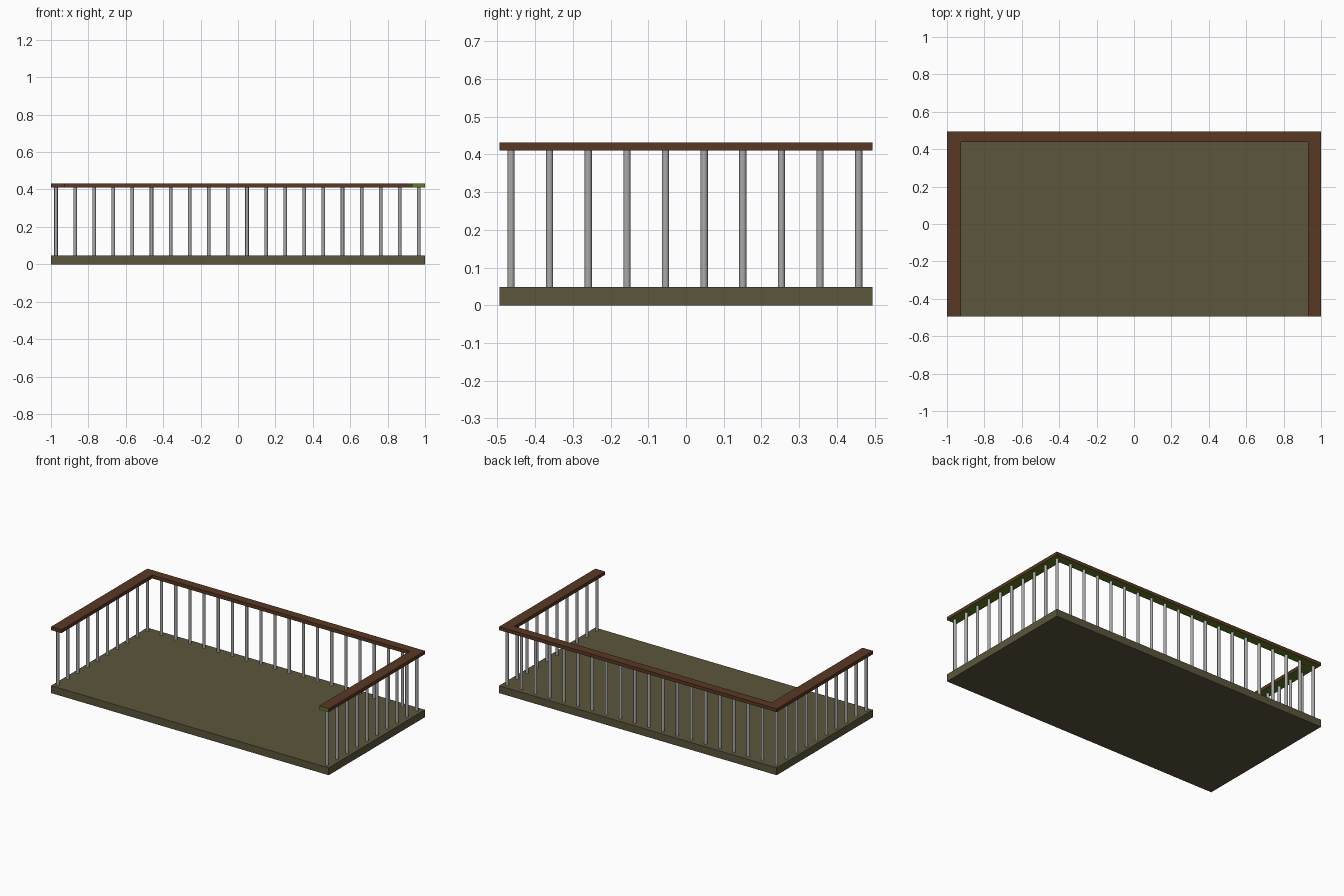
import bpy, bmesh

if "Cube" in bpy.data.objects:
    bpy.data.objects.remove(bpy.data.objects["Cube"])

def material(name, rgb):
    m = bpy.data.materials.new(name)
    m.diffuse_color = (*rgb, 1)
    m.use_nodes = True
    m.node_tree.nodes["Principled BSDF"].inputs["Base Color"].default_value = m.diffuse_color
    return m

olive = material("olive floor", (0.105, 0.092, 0.045))
brown = material("brown wood", (0.100, 0.039, 0.017))
green = material("green underside", (0.115, 0.20, 0.017))
grey = material("grey metal", (0.40, 0.40, 0.40))

W, D = 1.0, 0.495          # half width and half depth
FLOOR, RAIL_LOW, RAIL_TOP = 0.048, 0.41, 0.432

def prism(name, outline, z0, z1, mats):
    """Extrude a flat outline upward into a solid object."""
    bm = bmesh.new()
    base = bm.faces.new([bm.verts.new((x, y, z0)) for x, y in outline])
    ext = bmesh.ops.extrude_face_region(bm, geom=[base], use_keep_orig=True)
    top = [v for v in ext["geom"] if isinstance(v, bmesh.types.BMVert)]
    bmesh.ops.translate(bm, vec=(0, 0, z1 - z0), verts=top)
    bmesh.ops.recalc_face_normals(bm, faces=bm.faces)
    mesh = bpy.data.meshes.new(name)
    bm.to_mesh(mesh)
    bm.free()
    for m in mats:
        mesh.materials.append(m)
    ob = bpy.data.objects.new(name, mesh)
    bpy.context.collection.objects.link(ob)
    return ob

# Floor slab
prism("floor", [(-W, -D), (W, -D), (W, D), (-W, D)], 0, FLOOR, [olive])

# U-shaped handrail, open at the front
L, R, B = -0.925, 0.93, 0.438
rail = prism("handrail", [(-W, -D), (L, -D), (L, B), (R, B), (R, -D),
                          (W, -D), (W, D), (-W, D)],
             RAIL_LOW, RAIL_TOP, [brown, green])
# Green underside and green front end of the right arm
for p in rail.data.polygons:
    right_end = p.normal.y < -0.9 and p.center.x > R
    if p.normal.z < -0.9 or right_end:
        p.material_index = 1

# Balusters: back row plus two side rows sharing the corner posts
X0, X1, Y0, Y1 = -0.973, 0.967, -0.464, 0.458
spots = [(X0 + (X1 - X0) * i / 19, Y1) for i in range(20)]
for x in (X0, X1):
    spots += [(x, Y0 + (Y1 - Y0) * i / 9) for i in range(9)]

bpy.ops.mesh.primitive_cylinder_add(vertices=16, radius=0.0095,
                                    depth=RAIL_LOW - FLOOR)
first = bpy.context.object
first.data.materials.append(grey)
bpy.ops.object.shade_smooth_by_angle()
for i, (x, y) in enumerate(spots):
    ob = first
    if i:
        ob = first.copy()
        bpy.context.collection.objects.link(ob)
    ob.name = f"baluster_{i + 1}"
    ob.location = (x, y, (RAIL_LOW + FLOOR) / 2)
